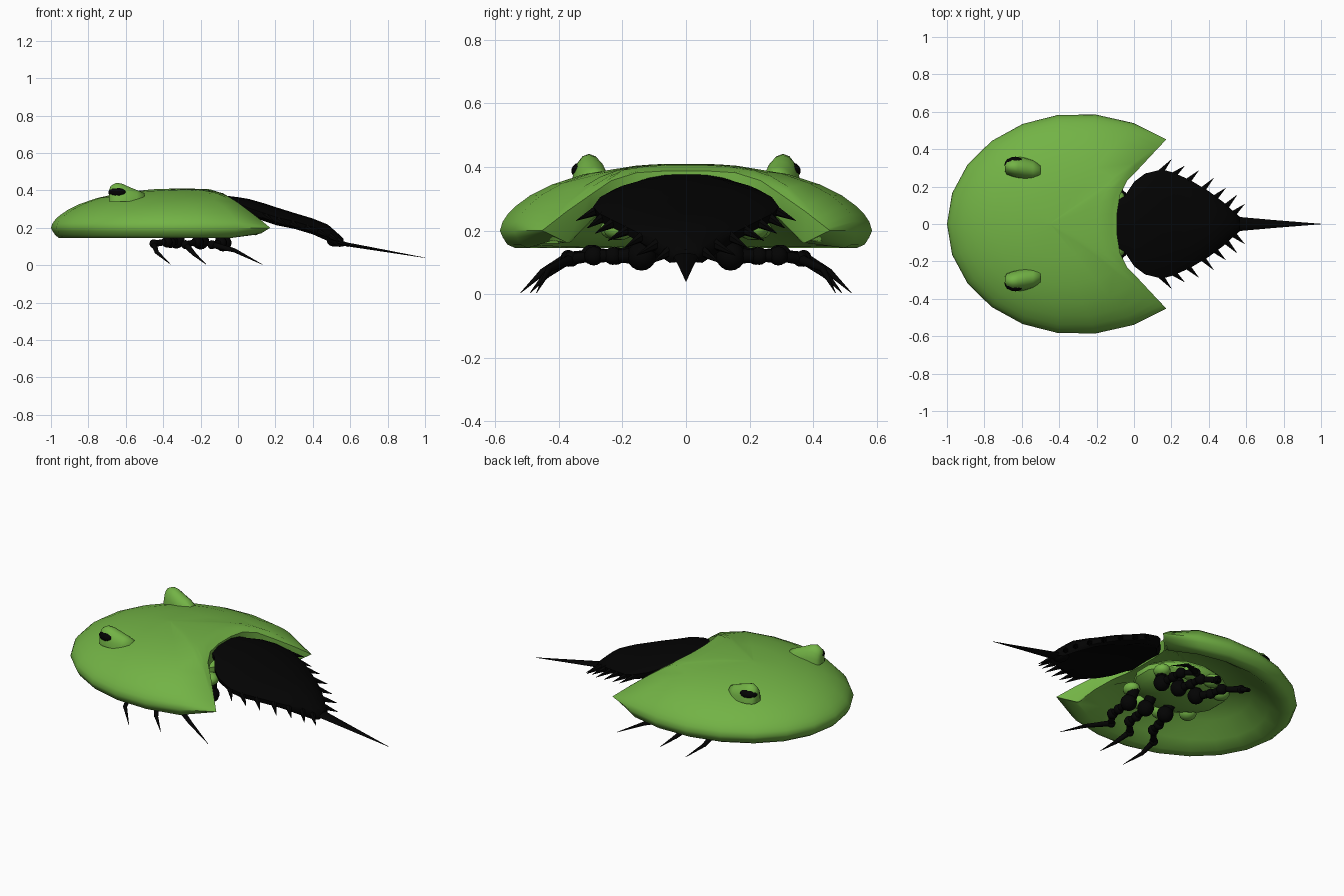
import bpy, bmesh, math
from mathutils import Vector, Matrix

if "Cube" in bpy.data.objects:
    bpy.data.objects.remove(bpy.data.objects["Cube"])


def material(name, rgb):
    m = bpy.data.materials.new(name)
    m.diffuse_color = (*rgb, 1)
    m.use_nodes = True
    m.node_tree.nodes["Principled BSDF"].inputs["Base Color"].default_value = m.diffuse_color
    return m


GREEN = material("green_shell", (0.17, 0.45, 0.06))
BLACK = material("black_chitin", (0.001, 0.001, 0.001))


def finish(bm, name, mat, angle=45):
    bmesh.ops.remove_doubles(bm, verts=bm.verts, dist=0.0005)
    bmesh.ops.recalc_face_normals(bm, faces=bm.faces)
    me = bpy.data.meshes.new(name)
    bm.to_mesh(me)
    bm.free()
    ob = bpy.data.objects.new(name, me)
    bpy.context.collection.objects.link(ob)
    me.materials.append(mat)
    bpy.ops.object.select_all(action='DESELECT')
    ob.select_set(True)
    bpy.context.view_layer.objects.active = ob
    bpy.ops.object.shade_smooth_by_angle(angle=math.radians(angle))
    return ob


def ball(bm, c, r, rot=0.0):
    mat = Matrix.Translation(c) @ Matrix.Rotation(rot, 4, 'Z') @ Matrix.Diagonal((*r, 1))
    bmesh.ops.create_uvsphere(bm, u_segments=14, v_segments=9, radius=1, matrix=mat)


def link(bm, p, q, r1, r2, seg=8):
    p, q = Vector(p), Vector(q)
    rot = (q - p).to_track_quat('Z', 'Y').to_matrix().to_4x4()
    bmesh.ops.create_cone(bm, cap_ends=True, segments=seg, radius1=r1, radius2=r2,
                          depth=(q - p).length, matrix=Matrix.Translation((p + q) / 2) @ rot)


def lerp(table, v):
    if v <= table[0][0]:
        return table[0][1]
    for (a, fa), (b, fb) in zip(table, table[1:]):
        if v <= b:
            return fa + (fb - fa) * (v - a) / (b - a)
    return table[-1][1]


def loft(bm, rings):
    vs = [[bm.verts.new(p) for p in ring] for ring in rings]
    n = len(vs[0])
    for a, b in zip(vs, vs[1:]):
        for i in range(n):
            bm.faces.new((a[i], a[(i + 1) % n], b[(i + 1) % n], b[i]))
    bm.faces.new(vs[0])
    bm.faces.new(vs[-1])


# Domed shell: elliptical rim with a notch cut out of the back
A, B, CX = 0.7, 0.59, -0.3
UNDER = [(0, .335), (.5, .30), (.66, .24), (.8, .165), (.88, .146), (.94, .145), (.975, .165), (1, .2)]
REAR_CAP = [(-.12, .395), (-.08, .385), (0, .335), (.1, .26), (.172, .2)]
REAR_FLOOR = [(.03, .1), (.05, .148), (.12, .168), (.172, .2)]


def radius(x, y):
    a = A if x < CX else 0.735
    return min(1, math.hypot((x - CX) / a, y / B))


def top_z(x, y):
    z = .2 + .21 * max(0, 1 - radius(x, y) ** 2.3) ** .6
    return min(z, lerp(REAR_CAP, x)) if x > -.12 else z


def under_z(x, y):
    z = max(lerp(UNDER, radius(x, y)), lerp(REAR_FLOOR, x))
    return min(z, top_z(x, y))


half = []
for i in range(9):
    t = math.radians(180 - 16.25 * i)
    half.append((CX + (A if i < 6 else .735) * math.cos(t), B * math.sin(t)))
half += [(.10, .375), (.03, .30), (-.035, .235), (-.075, .155), (-.09, .06)]
outline = half + [(x, -y) for x, y in reversed(half[1:])]
C = (-.45, 0)
STEPS = [.02, .3, .55, .72, .84, .92, .96, .985, 1]


def shell_ring(s, zf):
    pts = [(C[0] + s * (x - C[0]), C[1] + s * (y - C[1])) for x, y in outline]
    return [(x, y, zf(x, y)) for x, y in pts]


bm = bmesh.new()
loft(bm, [shell_ring(s, top_z) for s in STEPS]
     + [shell_ring(s, under_z) for s in reversed(STEPS)])
finish(bm, "shell", GREEN, 60)

# Soft body under the shell, with lobes at the leg roots
bm = bmesh.new()
ball(bm, (-.33, 0, .25), (.28, .23, .085))
for s in (1, -1):
    for x, y in ((-.09, .13), (-.22, .21), (-.37, .22), (-.5, .14)):
        ball(bm, (x, s * y, .205), (.045, .05, .035))
finish(bm, "body", GREEN)

# Eye hoods (rounded front, tail fading into the shell) and eyes
for s, side in ((1, "left"), (-1, "right")):
    bm = bmesh.new()
    rings = []
    for x, w, top in ((-.69, .02, .40), (-.68, .035, .425), (-.65, .046, .441), (-.62, .05, .436),
                      (-.58, .05, .418), (-.54, .045, .402), (-.5, .03, .385)):
        y0 = s * (.305 - .15 * max(0, x + .64))
        rings.append([(x, y0 + 1.15 * w * math.cos(a), .34 + (top - .34) * math.sin(a))
                      for a in [math.pi * k / 8 for k in range(9)]])
    loft(bm, rings)
    finish(bm, side + "_eye_hood", GREEN, 70)
    bm = bmesh.new()
    ball(bm, (-.645, s * .325, .388), (.05, .034, .028), s * .3)
    finish(bm, side + "_eye", BLACK)

# Abdomen plate: x, half width, crown z, edge z, thickness
STATIONS = [(-.1, .12, .378, .365, .05), (-.05, .15, .37, .355, .06), (0, .225, .364, .33, .06),
            (.06, .27, .354, .305, .06), (.15, .292, .328, .275, .06), (.21, .275, .308, .255, .06),
            (.3, .235, .28, .235, .055), (.4, .175, .25, .205, .055), (.48, .115, .218, .175, .06),
            (.54, .06, .165, .14, .05), (.565, .04, .14, .125, .03)]
rings = []
for x, w, zc, ze, th in STATIONS:
    up = [(x, w * k, ze + (zc - ze) * (1 - abs(k) ** 3.2)) for k in (-1, -.88, -.5, 0, .5, .88, 1)]
    low = [(x, y * .97, z - th * (.5 if abs(y) > .9 * w else 1)) for _, y, z in reversed(up)]
    rings.append(up + low)
bm = bmesh.new()
loft(bm, rings)
finish(bm, "abdomen", BLACK)

# Spines along the abdomen edge, swept back
EDGE = [(s[0], s[1]) for s in STATIONS]
EDGE_Z = [(s[0], s[3] - .012) for s in STATIONS]
TIPS = [(.2, .345), (.27, .31), (.345, .285), (.425, .245), (.49, .192), (.55, .155), (.59, .105)]
bm = bmesh.new()
for s in (1, -1):
    for x, y in TIPS:
        bx = x - .06
        by = lerp(EDGE, bx) - .015
        bz = lerp(EDGE_Z, bx)
        link(bm, (bx, s * by, bz), (x, s * y, bz - .035), .018, .001, 6)
finish(bm, "abdomen_spines", BLACK)

# Flattened tail spike and its root joint
bm = bmesh.new()
rings = []
for x, w, h, z in ((.52, .045, .02, .127), (.58, .036, .011, .112), (.75, .021, .007, .083), (1, .001, .001, .04)):
    rings.append([(x, w * math.cos(a), z + h * math.sin(a)) for a in [math.tau * k / 10 for k in range(10)]])
loft(bm, rings)
ball(bm, (.52, 0, .127), (.045, .05, .028))
finish(bm, "tail", BLACK)

# Jointed legs: joint points from hip to claw tip
LEGS = {"front": [(-.33, .13, .135), (-.36, .22, .12), (-.38, .29, .125), (-.45, .37, .115),
                  (-.435, .45, .07), (-.36, .52, .004)],
        "middle": [(-.2, .14, .13), (-.21, .23, .12), (-.22, .30, .125), (-.28, .37, .11),
                   (-.235, .44, .06), (-.17, .49, .004)],
        "rear": [(-.08, .14, .12), (-.085, .23, .12), (-.09, .29, .12), (-.14, .36, .11),
                 (-.02, .43, .08), (.13, .47, .004)]}
JOINT = [.046, .028, .03, .024, .011]
for s, side in ((1, "left"), (-1, "right")):
    for name, pts in LEGS.items():
        pts = [(x, s * y, z) for x, y, z in pts]
        bm = bmesh.new()
        for p, r in zip(pts, JOINT):
            ball(bm, p, (r, r, r))
        for i, (p, q) in enumerate(zip(pts, pts[1:])):
            r1 = (.026, .018, .016, .017, .011)[i]
            r2 = (.02, .022, .018, .011, .001)[i]
            link(bm, p, q, r1, r2)
        link(bm, (pts[0][0] - .02, pts[0][1] * .8, .2), pts[0], .03, .035)
        finish(bm, f"{side}_{name}_leg", BLACK)
